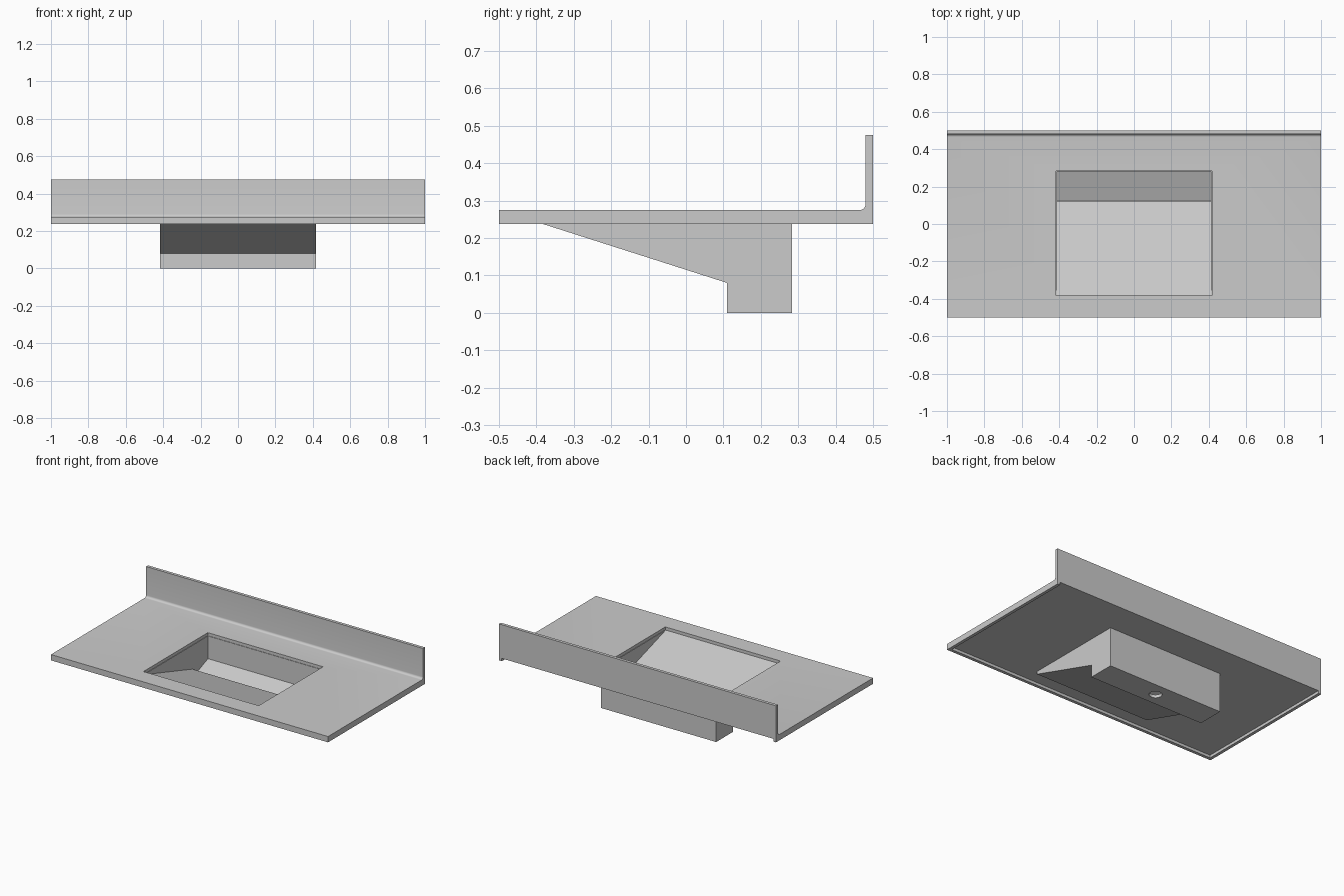
import bpy, bmesh, math

if "Cube" in bpy.data.objects:
    bpy.data.objects.remove(bpy.data.objects["Cube"])


def extrude_profile(name, pts, half):
    """Solid made by sweeping a (y, z) outline from x=-half to x=+half."""
    bm = bmesh.new()
    face = bm.faces.new([bm.verts.new((-half, y, z)) for y, z in pts])
    geo = bmesh.ops.extrude_face_region(bm, geom=[face])["geom"]
    moved = [g for g in geo if isinstance(g, bmesh.types.BMVert)]
    bmesh.ops.translate(bm, verts=moved, vec=(2 * half, 0, 0))
    bmesh.ops.recalc_face_normals(bm, faces=bm.faces)
    me = bpy.data.meshes.new(name)
    bm.to_mesh(me)
    bm.free()
    ob = bpy.data.objects.new(name, me)
    bpy.context.collection.objects.link(ob)
    return ob


def box_profile(y0, y1, z0, z1):
    return [(y0, z0), (y1, z0), (y1, z1), (y0, z1)]


def cut(target, cutter):
    """Subtract the cutter, apply, and remove the cutter."""
    mod = target.modifiers.new("cut", 'BOOLEAN')
    mod.operation, mod.solver, mod.object = 'DIFFERENCE', 'EXACT', cutter
    cutter.hide_render = True
    bpy.context.view_layer.objects.active = target
    bpy.ops.object.modifier_apply(modifier=mod.name)
    bpy.data.objects.remove(cutter)


TOP, SLAB, SKIRT = 0.275, 0.255, 0.237

# Countertop with front skirt, coved joint and backsplash
R = 0.015
cove = [(0.48 - R + R * math.cos(a), TOP + R + R * math.sin(a))
        for a in (-math.pi / 2 * i / 6 for i in range(7))]
counter = extrude_profile("countertop", [
    (-0.5, SKIRT), (-0.48, SKIRT), (-0.48, SLAB), (0.5, SLAB),
    (0.5, 0.475), (0.48, 0.475)] + cove + [(-0.5, TOP)], 1.0)
cut(counter, extrude_profile("opening", box_profile(-0.381, 0.283, 0.2, 0.4), 0.416))

# Side skirts under the countertop ends (the back stays open)
for side, x in (("left", -0.99), ("right", 0.99)):
    skirt = extrude_profile(side + "_skirt", box_profile(-0.48, 0.5, SKIRT, SLAB), 0.01)
    skirt.location.x = x

# Basin: thin shell with a ramp falling to a deep rear trough
basin = extrude_profile("basin", [
    (-0.381, SLAB), (-0.381, SKIRT), (0.11, 0.08), (0.11, 0),
    (0.283, 0), (0.283, SLAB)], 0.416)
cut(basin, extrude_profile("basin_cavity", [
    (-0.3809, 0.3), (-0.3809, 0.2549), (0.12, 0.1), (0.12, 0.088),
    (0.113, 0.088), (0.113, 0.02), (0.28, 0.02), (0.28, 0.3)], 0.413))

# Drain hole in the trough floor
bpy.ops.mesh.primitive_cylinder_add(vertices=32, radius=0.038, depth=0.06,
                                    location=(0, 0.195, 0))
cut(basin, bpy.context.object)

# Sloping plate hiding the drain
extrude_profile("drain_cover", [
    (0.28, 0.107), (0.125, 0.045), (0.125, 0.037), (0.28, 0.099)], 0.413)

# Smooth only the cove and drain wall
for ob in (counter, basin):
    bpy.ops.object.select_all(action='DESELECT')
    ob.select_set(True)
    bpy.context.view_layer.objects.active = ob
    bpy.ops.object.shade_smooth_by_angle(angle=math.radians(30))
